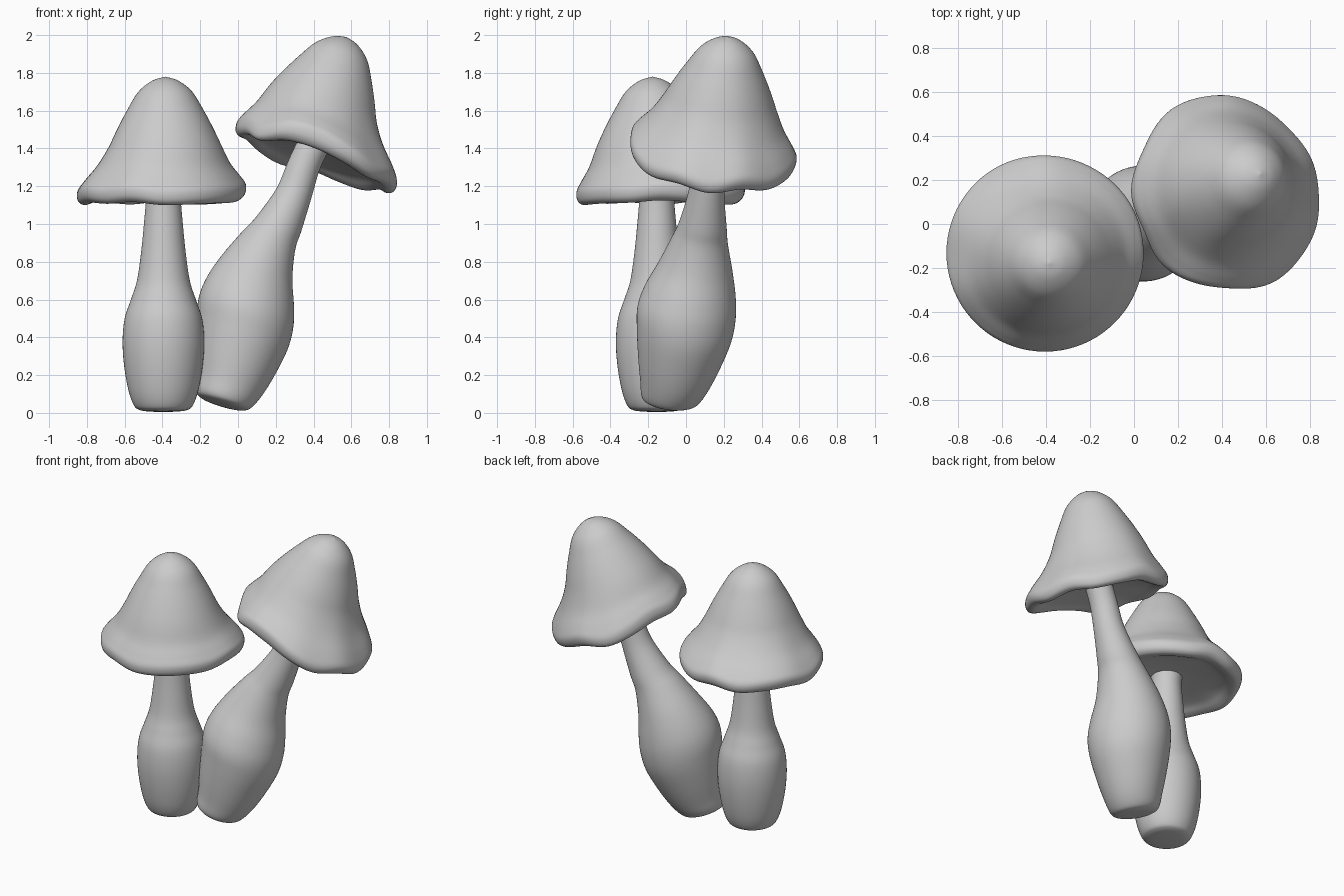
import bpy, bmesh, math
from mathutils import Vector

if "Cube" in bpy.data.objects:
    bpy.data.objects.remove(bpy.data.objects["Cube"])

SEG = 80


def catmull(points, steps=6):
    """Smooth curve through tuples of any length."""
    pts = [Vector(p) for p in points]
    out = []
    for i in range(len(pts) - 1):
        a, b, c, d = pts[max(i - 1, 0)], pts[i], pts[i + 1], pts[min(i + 2, len(pts) - 1)]
        for s in range(steps):
            t = s / steps
            out.append(0.5 * (2 * b + (c - a) * t + (2 * a - 5 * b + 4 * c - d) * t * t
                              + (3 * b - a - 3 * c + d) * t ** 3))
    return out + [pts[-1]]


def ring_value(values, angle):
    """Smooth periodic interpolation of values spread around a circle."""
    n = len(values)
    f = (angle / math.tau * n) % n
    i = int(f)
    t = f - i
    a, b, c, d = (values[(i + k) % n] for k in (-1, 0, 1, 2))
    return 0.5 * (2 * b + (c - a) * t + (2 * a - 5 * b + 4 * c - d) * t * t
                  + (3 * b - a - 3 * c + d) * t ** 3)


def loft(name, rings):
    """Skin a list of closed rings; end rings collapse to poles."""
    bm = bmesh.new()
    rows = [[bm.verts.new(p) for p in ring] for ring in rings]
    for lo, hi in zip(rows, rows[1:]):
        for i in range(SEG):
            j = (i + 1) % SEG
            bm.faces.new((lo[i], lo[j], hi[j], hi[i]))
    bmesh.ops.remove_doubles(bm, verts=bm.verts, dist=1e-5)
    bmesh.ops.recalc_face_normals(bm, faces=bm.faces)
    mesh = bpy.data.meshes.new(name)
    bm.to_mesh(mesh)
    bm.free()
    mesh.polygons.foreach_set("use_smooth", [True] * len(mesh.polygons))
    obj = bpy.data.objects.new(name, mesh)
    bpy.context.collection.objects.link(obj)
    return obj


def tilt(axis):
    return Vector((0, 0, 1)).rotation_difference(Vector(axis))


def stem(name, axis, path):
    """path: (x, y, z, radius) stations, rings square to axis."""
    q = tilt(axis)
    rings = []
    for p in catmull(path):
        r = max(p[3], 0)
        rings.append([Vector(p[:3]) + q @ Vector((r * math.cos(k * math.tau / SEG),
                                                  r * math.sin(k * math.tau / SEG), 0))
                      for k in range(SEG)])
    return loft(name, rings)


# bell profile: (radius, height), tip down the outside, round the lip, underside
BELL = [(0, .63), (.07, .608), (.142, .55), (.2, .455), (.25, .36), (.302, .25),
        (.352, .16), (.412, .082), (.444, .03), (.44, -.018), (.41, -.042),
        (.37, -.036), (.31, -.012), (.2, .008), (.09, .02), (0, .02)]


def cap(name, centre, axis, lean, size, tall, wave, spread):
    """wave / spread: rim height offsets and radius factors around the rim."""
    q = tilt(axis)
    rings = []
    lip = 0
    for r, h in catmull(BELL):
        r = max(r, 0)
        w = min(r / .447, 1) ** 4
        t = min(max(h / .3, 0), 1)
        t = t * t * (3 - 2 * t)
        ring = []
        for k in range(SEG):
            a = k * math.tau / SEG
            rr = r * size * (1 + (ring_value(spread, a) - 1) * w)
            p = Vector((rr * math.cos(a) + lean[0] * t, rr * math.sin(a) + lean[1] * t,
                        h * tall + ring_value(wave, a) * w))
            ring.append(Vector(centre) + q @ p)
        rings.append(ring)
    return loft(name, rings)


# upright mushroom
sx, sy = -.395, -.155
stem("left_stem", (0, 0, 1),
     [(sx, sy, z, r) for z, r in ((.005, 0), (.007, .07), (.015, .125), (.04, .156), (.12, .185),
                                  (.25, .208), (.38, .216), (.5, .205), (.6, .172), (.7, .14),
                                  (.85, .118), (1.0, .103), (1.12, .093), (1.2, .093), (1.2, 0))])
cap("left_cap", (-.405, -.132, 1.15), (0, 0, 1), (.02, -.045), 1.005, 1,
    [.03, .015, .0, -.005, .02, -.005, .01, .015, -.01, .01, 0, .015, -.01, -.005, .005, .01],
    [1, 1, .99, .99, 1, 1, 1, 1, 1, 1, 1, 1])

# leaning mushroom
stem("right_stem", (.3, .13, 1),
     [(-.085, -.09, .04, 0), (-.085, -.09, .042, .07), (-.083, -.09, .05, .122),
      (-.075, -.082, .075, .155), (-.045, -.06, .15, .184), (-.012, -.035, .27, .22),
      (.022, -.01, .41, .252), (.042, .003, .53, .262), (.063, .022, .64, .243),
      (.098, .05, .77, .198), (.16, .073, .91, .15), (.215, .09, 1.0, .126),
      (.295, .108, 1.16, .096), (.345, .12, 1.3, .087), (.39, .13, 1.4, .086),
      (.42, .14, 1.46, .086), (.42, .14, 1.46, 0)])
cap("right_cap", (.408, .14, 1.37), (.355, .135, 1), (-.05, .005), 1.02, 1.025,
    [-.035, .0, -.025, -.01, .01, -.03, -.01, .02, 0, .01, -.03, .03, .04, .01, -.025, -.01],
    [1.02, .98, .97, .98, .99, .95, .98, .94, .99, .97, 1.02, 1.02])
